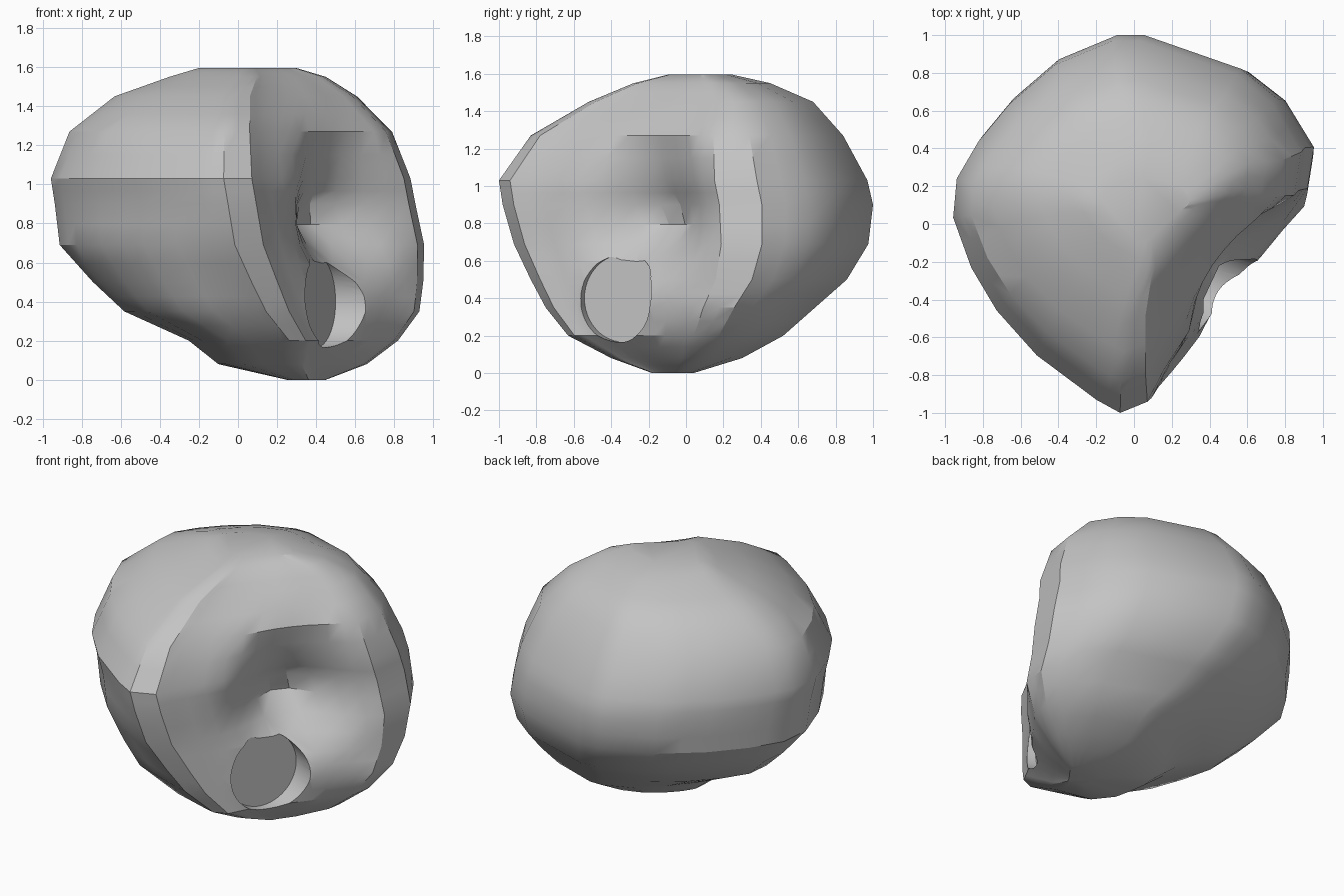
import bpy, bmesh, math
from mathutils import Vector

if "Cube" in bpy.data.objects:
    bpy.data.objects.remove(bpy.data.objects["Cube"])

stone = bpy.data.materials.new("stone_grey")
stone.use_nodes = True
GREY = (0.55, 0.55, 0.55, 1)
stone.diffuse_color = GREY
stone.node_tree.nodes["Principled BSDF"].inputs["Base Color"].default_value = GREY

# Plan outline, counter-clockwise from the front tip
outline = [(-.04, -1), (.11, -.94), (.2, -.77), (.34, -.56), (.48, -.38), (.63, -.2),
           (.78, 0), (.92, .17), (.955, .4), (.8, .66), (.6, .82), (.07, 1), (-.08, 1),
           (-.4, .87), (-.65, .66), (-.82, .46), (-.94, .26), (-.96, .05),
           (-.86, -.22), (-.72, -.45), (-.5, -.69), (-.17, -.93)]

# Height, then left, right, front and back limits of each ring
levels = [(0, .25, .45, -.18, .04), (.08, -.1, .66, -.4, .3), (.2, -.25, .82, -.63, .52),
          (.35, -.58, .93, -.75, .69), (.5, -.74, .95, -.83, .86), (.69, -.91, .955, -.92, .975),
          (.9, -.935, .91, -.98, 1), (1.03, -.955, .885, -1, .97), (1.27, -.86, .79, -.83, .84),
          (1.45, -.63, .61, -.52, .68), (1.55, -.35, .45, -.28, .45), (1.595, -.2, .3, -.1, .25)]


def ring_point(x, y, level):
    """Fit an outline point to a ring, squaring the front corner low down."""
    z, x0, x1, y0, y1 = level
    u, v = x / .9575, y
    if u < 0 and v < 0:
        grow = max(-u, -v) ** (.7 * max(0, 1 - z / .8))
        u, v = u / grow, v / grow
    return ((x0 + x1 + (x1 - x0) * u) / 2, (y0 + y1 + (y1 - y0) * v) / 2, z)


# Body lofted through the rings
bm = bmesh.new()
rings = [[bm.verts.new(ring_point(x, y, level)) for x, y in outline] for level in levels]
n = len(outline)
for low, high in zip(rings, rings[1:]):
    for i in range(n):
        j = (i + 1) % n
        bm.faces.new((low[i], low[j], high[j], high[i]))
bm.faces.new(rings[0][::-1])
bm.faces.new(rings[-1])
sides = [f for f in bm.faces if len(f.verts) == 4]
bmesh.ops.subdivide_edges(bm, edges=list({e for f in sides for e in f.edges}),
                          cuts=1, use_grid_fill=True)

# Funnel-shaped hollow pressed into the slanted face
facing = Vector((.82, -.57, 0)).normalized()
along = Vector((.57, .82, 0)).normalized()
for v in bm.verts:
    if v.co.dot(facing) > .2:
        rise = v.co.z - .81
        r = math.hypot((v.co.dot(along) - .15) / .48, rise / (.55 if rise > 0 else .35))
        if r < 1:
            v.co -= facing * .35 * (1 - r) ** 1.2
bmesh.ops.recalc_face_normals(bm, faces=bm.faces)
mesh = bpy.data.meshes.new("body")
bm.to_mesh(mesh)
bm.free()
body = bpy.data.objects.new("body", mesh)
bpy.context.collection.objects.link(body)
mesh.materials.append(stone)

# Round flat-bottomed socket in the lower lip
axis = Vector((.9, -.42, 0)).normalized()
bpy.ops.mesh.primitive_cylinder_add(vertices=48, radius=.235, depth=1,
                                    location=Vector((.4, -.33, .4)) + axis * .5,
                                    rotation=axis.to_track_quat('Z', 'Y').to_euler())
cutter = bpy.context.object
cutter.name = "socket_cutter"
cutter.data.materials.append(stone)
cutter.hide_render = True
cut = body.modifiers.new("socket", 'BOOLEAN')
cut.operation = 'DIFFERENCE'
cut.solver = 'EXACT'
cut.object = cutter

# Apply the cut, then smooth with sharp socket edges
bpy.context.view_layer.objects.active = body
body.select_set(True)
bpy.ops.object.modifier_apply(modifier=cut.name)
bpy.data.objects.remove(cutter)
bpy.ops.object.shade_smooth_by_angle(angle=math.radians(30))
